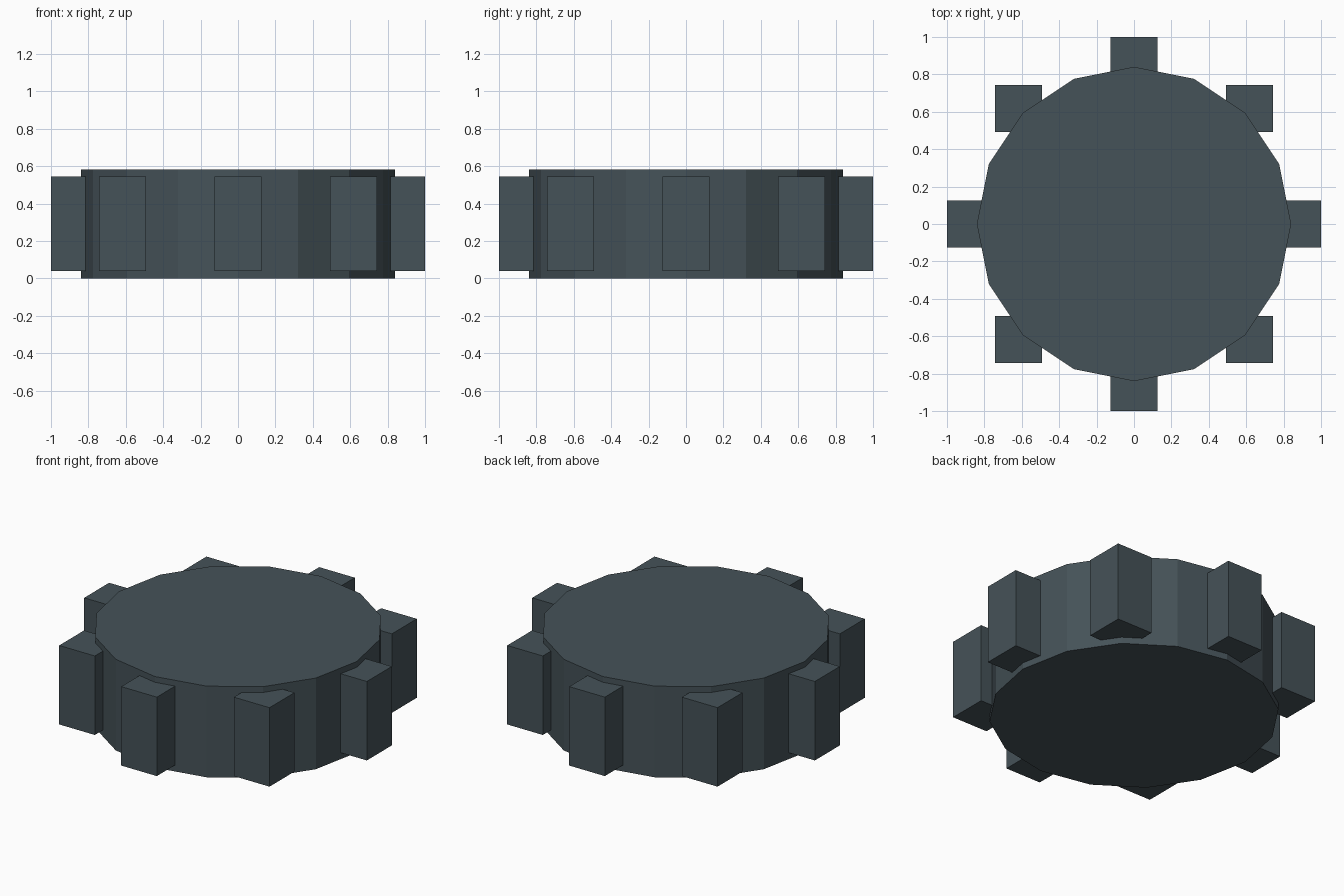
import bpy
from math import cos, sin, radians

if "Cube" in bpy.data.objects:
    bpy.data.objects.remove(bpy.data.objects["Cube"])

RADIUS, HEIGHT = 0.84, 0.583
TOOTH, TOOTH_HEIGHT, TOOTH_RING = 0.252, 0.505, 0.874

rubber = bpy.data.materials.new("dark_slate")
rubber.diffuse_color = (0.06, 0.085, 0.098, 1)
rubber.use_nodes = True
rubber.node_tree.nodes["Principled BSDF"].inputs["Base Color"].default_value = rubber.diffuse_color

# Sixteen-sided disc, corners on the axes
bpy.ops.mesh.primitive_cylinder_add(vertices=16, radius=RADIUS, depth=HEIGHT,
                                    location=(0, 0, HEIGHT / 2))
disc = bpy.context.object
disc.name = "wheel_disc"
disc.data.materials.append(rubber)

# Eight upright tread blocks, all square to the axes
for i in range(8):
    a = radians(45 * i)
    bpy.ops.mesh.primitive_cube_add(
        size=1, location=(TOOTH_RING * cos(a), TOOTH_RING * sin(a), HEIGHT / 2 + 0.002))
    block = bpy.context.object
    block.name = f"tread_block_{i + 1}"
    block.scale = (TOOTH, TOOTH, TOOTH_HEIGHT)
    bpy.ops.object.transform_apply(location=False, rotation=False, scale=True)
    block.data.materials.append(rubber)
